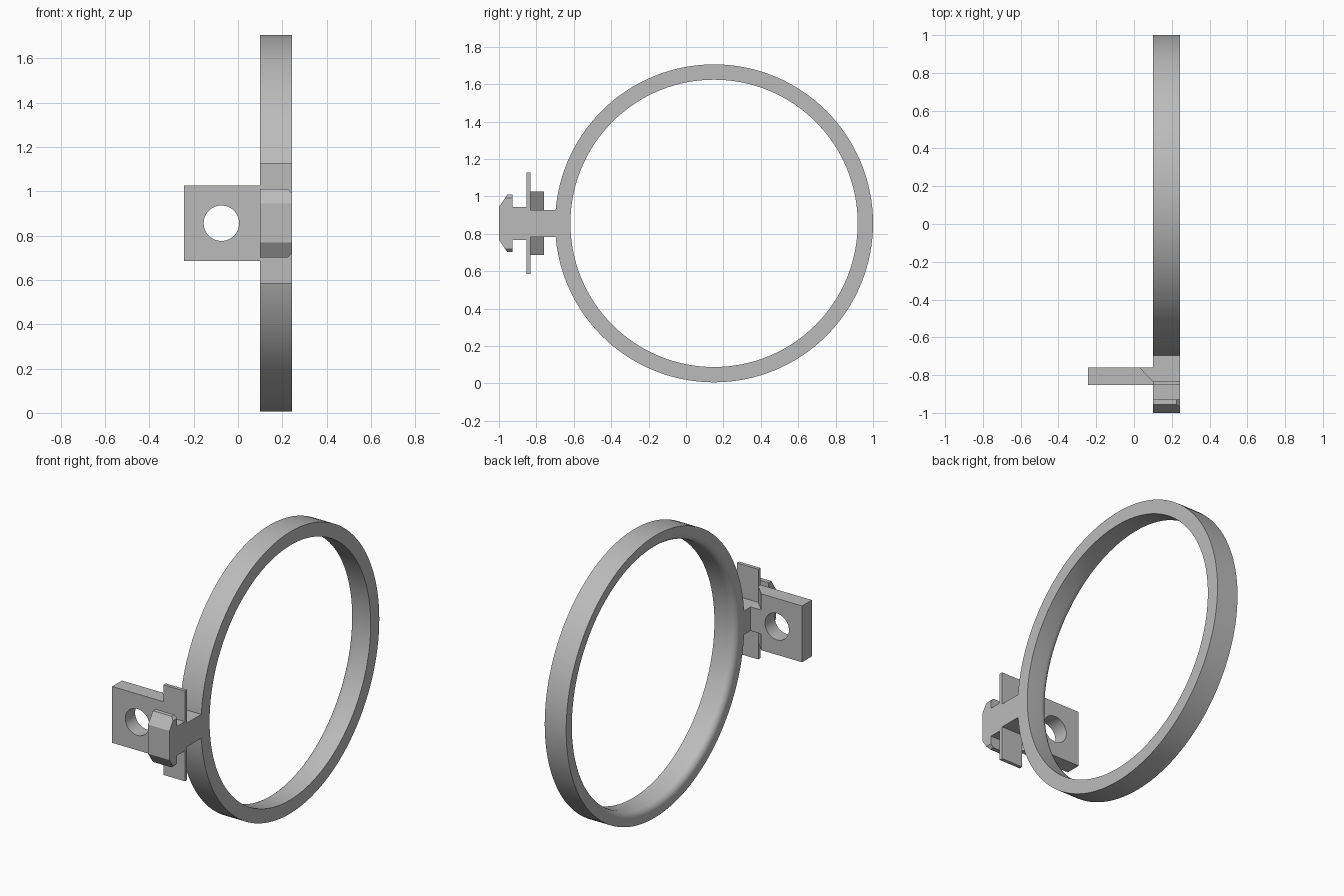
import bpy, bmesh, math
from mathutils import Vector

if "Cube" in bpy.data.objects:
    bpy.data.objects.remove(bpy.data.objects["Cube"])

X0, X1 = 0.10, 0.243      # width of the ring and clip
ZC, YC = 0.856, 0.15      # ring centre

grey = bpy.data.materials.new("plain grey")
grey.diffuse_color = (0.5, 0.5, 0.5, 1)
grey.use_nodes = True
grey.node_tree.nodes["Principled BSDF"].inputs["Base Color"].default_value = grey.diffuse_color


def finish(bm, name):
    bmesh.ops.recalc_face_normals(bm, faces=bm.faces)
    me = bpy.data.meshes.new(name)
    bm.to_mesh(me)
    bm.free()
    me.materials.append(grey)
    ob = bpy.data.objects.new(name, me)
    bpy.context.collection.objects.link(ob)
    return ob


def prism(points, offset):
    """Extrude a closed outline of 3D points along an offset."""
    bm = bmesh.new()
    face = bm.faces.new([bm.verts.new(p) for p in points])
    res = bmesh.ops.extrude_face_region(bm, geom=[face], use_keep_orig=True)
    verts = [g for g in res["geom"] if isinstance(g, bmesh.types.BMVert)]
    bmesh.ops.translate(bm, verts=verts, vec=offset)
    return bm


def side_prism(half):
    """Outline of (y, height above centre), mirrored in z, extruded across x."""
    outline = half + [(y, -h) for y, h in reversed(half)]
    return prism([(X0, y, ZC + h) for y, h in outline], (X1 - X0, 0, 0))


def smooth(ob):
    bpy.context.view_layer.objects.active = ob
    ob.select_set(True)
    bpy.ops.object.shade_smooth_by_angle(angle=math.radians(30))
    ob.select_set(False)


# Ring: profile of (x, radius) with one rounded inner edge, turned about x
R_OUT, R_IN, FIL = 0.85, 0.768, 0.04
profile = [(X0, R_OUT), (X1, R_OUT), (X1, R_IN)]
for i in range(7):
    a = math.radians(15 * i)
    profile.append((X0 + FIL - FIL * math.sin(a), R_IN + FIL - FIL * math.cos(a)))
N = 128
bm = bmesh.new()
loops = []
for s in range(N):
    a = 2 * math.pi * s / N
    loops.append([bm.verts.new((x, YC + r * math.cos(a), ZC + r * math.sin(a)))
                  for x, r in profile])
for s in range(N):
    p, q = loops[s], loops[(s + 1) % N]
    for i in range(len(profile)):
        j = (i + 1) % len(profile)
        bm.faces.new((p[i], p[j], q[j], q[i]))
smooth(finish(bm, "ring"))

# Stem with the thin cross fin
finish(side_prism([(-0.928, 0.088), (-0.853, 0.088), (-0.853, 0.272), (-0.832, 0.272),
                   (-0.832, 0.072), (-0.69, 0.072)]), "stem_and_fin")

# Arrow-shaped clip head with its outer corners cut off
bm = side_prism([(-1.0, 0.088), (-0.955, 0.154), (-0.928, 0.154)])
for s in (1, -1):
    bmesh.ops.bisect_plane(bm, geom=bm.verts[:] + bm.edges[:] + bm.faces[:],
                           plane_co=Vector((X1, 0, ZC + s * 0.136)),
                           plane_no=Vector((1, 0, s)), clear_outer=True)
    bmesh.ops.holes_fill(bm, edges=[e for e in bm.edges if e.is_boundary])
finish(bm, "clip_head")

# Side tab with an angled back corner and a round hole
tab = finish(prism([(x, y, ZC - 0.17) for x, y in
                    [(-0.243, -0.853), (X0, -0.853), (X0, -0.832),
                     (0.03, -0.76), (-0.243, -0.76)]], (0, 0, 0.34)), "side_tab")
cutter = finish(prism([(-0.075 + 0.08 * math.cos(math.tau * i / 48), -0.95,
                        ZC + 0.08 * math.sin(math.tau * i / 48)) for i in range(48)],
                      (0, 0.3, 0)), "hole_cutter")
cutter.hide_render = True
mod = tab.modifiers.new("hole", "BOOLEAN")
mod.operation, mod.object, mod.solver = "DIFFERENCE", cutter, "EXACT"
bpy.context.view_layer.objects.active = tab
bpy.ops.object.modifier_apply(modifier="hole")
bpy.data.objects.remove(cutter)
smooth(tab)

# Rib joining the tab to the stem
finish(prism([(x, y, ZC - 0.072) for x, y in
              [(0.03, -0.76), (X0, -0.832), (X0, -0.76)]], (0, 0, 0.144)), "tab_rib")
